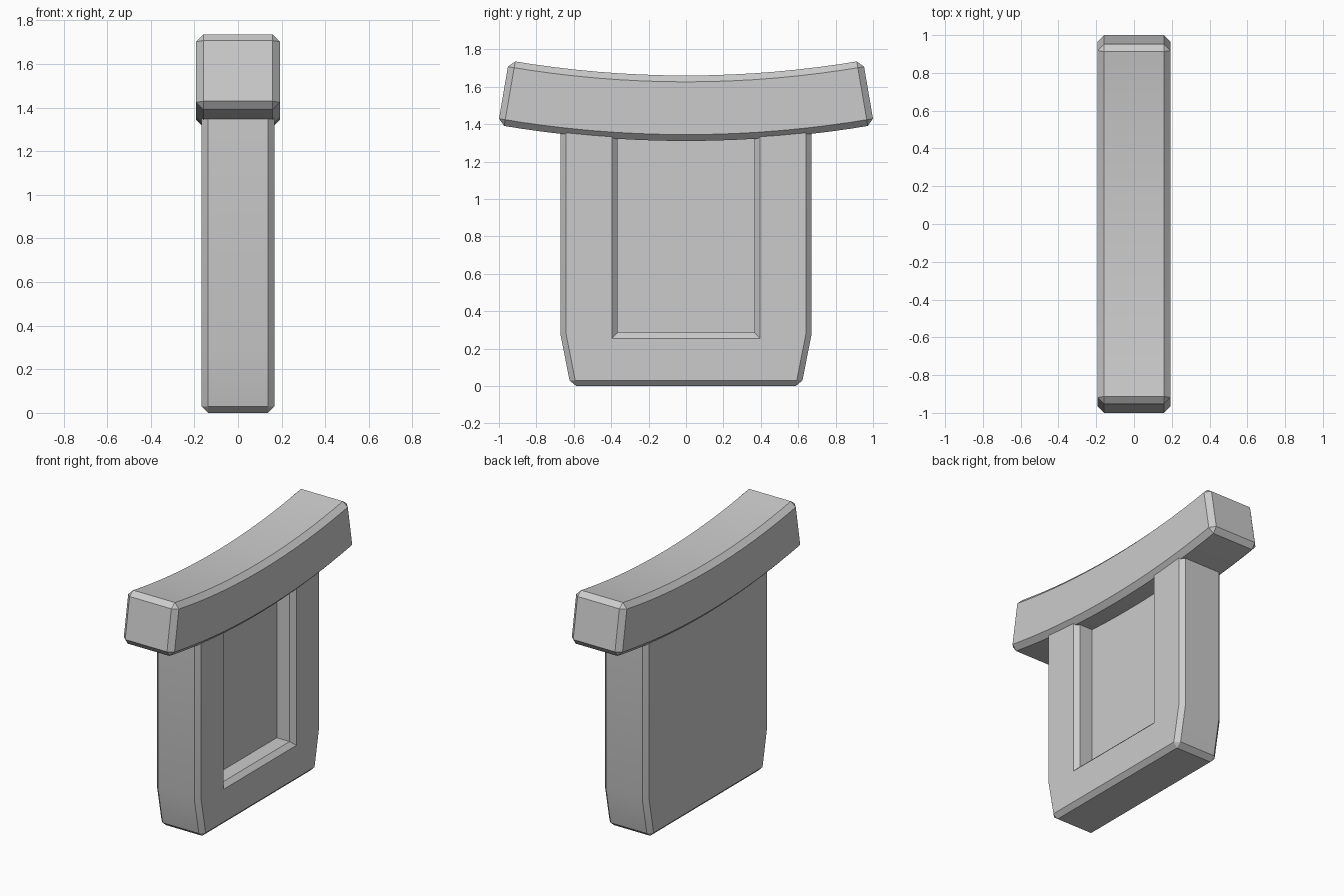
import bpy, bmesh, math

if "Cube" in bpy.data.objects:
    bpy.data.objects.remove(bpy.data.objects["Cube"])


def finish(name, bm):
    bmesh.ops.recalc_face_normals(bm, faces=bm.faces)
    mesh = bpy.data.meshes.new(name)
    bm.to_mesh(mesh)
    bm.free()
    ob = bpy.data.objects.new(name, mesh)
    bpy.context.collection.objects.link(ob)
    return ob


def loft(name, sections):
    """Join (x, [(y, z), ...]) outlines along x into a closed solid."""
    bm = bmesh.new()
    rings = [[bm.verts.new((x, y, z)) for y, z in pts] for x, pts in sections]
    for a, b in zip(rings, rings[1:]):
        for i in range(len(a)):
            j = (i + 1) % len(a)
            bm.faces.new((a[i], a[j], b[j], b[i]))
    bm.faces.new(rings[0])
    bm.faces.new(rings[-1])
    return finish(name, bm)


def bevel(ob, width):
    m = ob.modifiers.new("edge_bevel", "BEVEL")
    m.width = width
    m.segments = 1
    m.limit_method = "ANGLE"
    m.angle_limit = math.radians(30)


def apply_and_shade(ob):
    bpy.ops.object.select_all(action="DESELECT")
    ob.select_set(True)
    bpy.context.view_layer.objects.active = ob
    for m in list(ob.modifiers):
        bpy.ops.object.modifier_apply(modifier=m.name)
    bpy.ops.object.shade_smooth_by_angle(angle=math.radians(25))


# Curved top bar: an arc-shaped slab, chamfered all round
CENTRE_Z, R_TOP, R_BOTTOM, SPAN, STEPS = 7.26, 5.60, 5.95, math.radians(9.73), 16


def arc(radius):
    angles = [SPAN * (2 * i / STEPS - 1) for i in range(STEPS + 1)]
    return [(radius * math.sin(a), CENTRE_Z - radius * math.cos(a)) for a in angles]


outline = arc(R_BOTTOM) + arc(R_TOP)[::-1]
bm = bmesh.new()
sides = [[bm.verts.new((x, y, z)) for y, z in outline] for x in (-0.193, 0.193)]
n = len(outline)
for i in range(n):
    j = (i + 1) % n
    bm.faces.new((sides[0][i], sides[0][j], sides[1][j], sides[1][i]))
for s in sides:
    for i in range(STEPS):
        bm.faces.new((s[i], s[i + 1], s[n - 2 - i], s[n - 1 - i]))
bar = finish("curved_top_bar", bm)
bevel(bar, 0.034)
apply_and_shade(bar)

# Upright body: tapered at the foot, top hidden inside the bar
half = [(0.617, 0.0), (0.672, 0.28), (0.672, 1.44)]
body_outline = half + [(-y, z) for y, z in reversed(half)]
body = loft("body_panel", [(-0.168, body_outline), (0.168, body_outline)])
bevel(body, 0.03)


# Recess on the +x side with a flared lip
def window(grow):
    y, z = 0.365 + grow, 0.285 - grow
    return [(-y, z), (y, z), (y, 1.6), (-y, 1.6)]


cutter = loft("recess_cutter", [(0.04, window(0)), (0.138, window(0)), (0.178, window(0.04))])
cutter.hide_render = True
cut = body.modifiers.new("recess", "BOOLEAN")
cut.operation = "DIFFERENCE"
cut.solver = "EXACT"
cut.object = cutter
apply_and_shade(body)
bpy.data.objects.remove(cutter, do_unlink=True)
